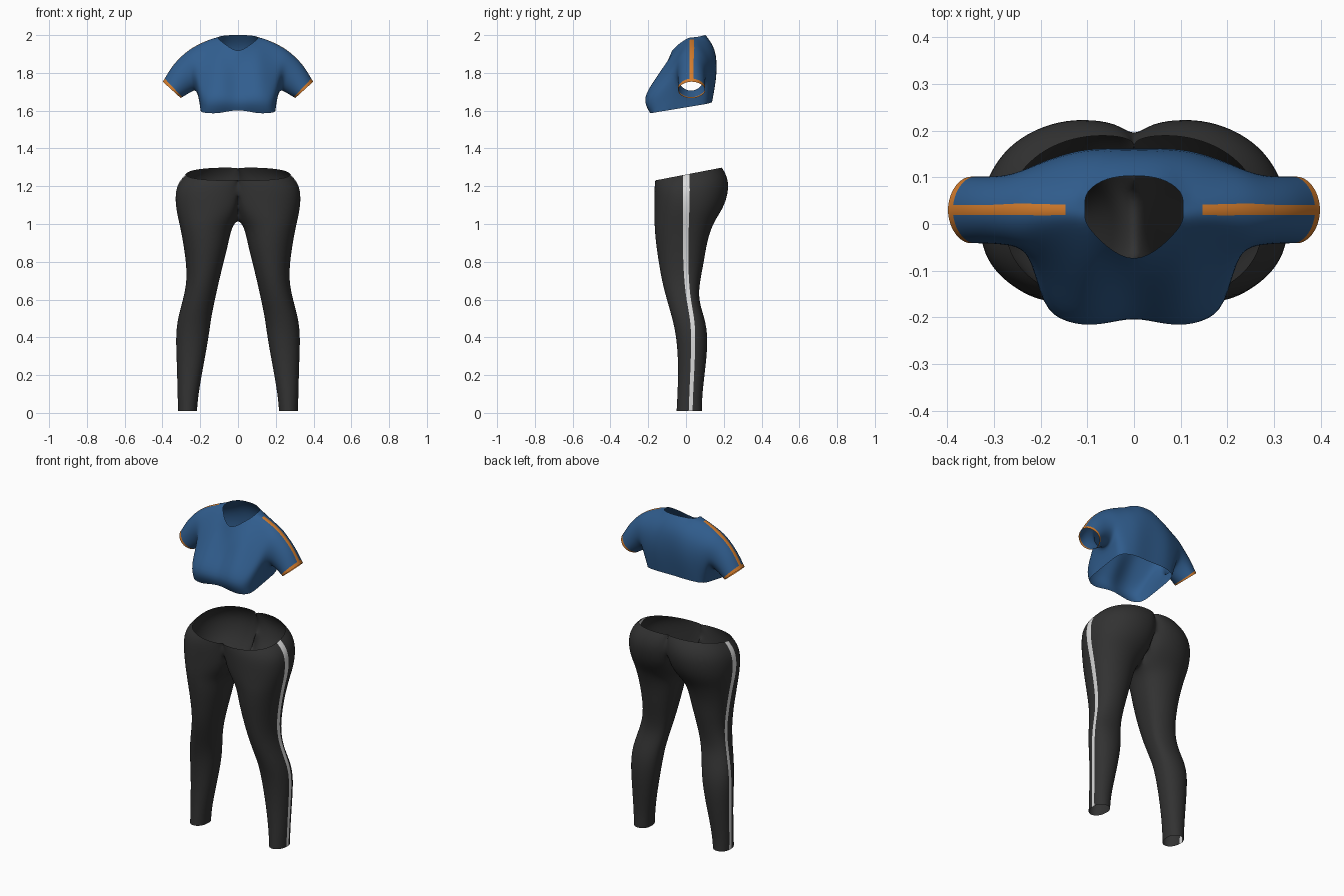
import bpy, bmesh, math

if "Cube" in bpy.data.objects:
    bpy.data.objects.remove(bpy.data.objects["Cube"], do_unlink=True)


def material(name, rgb):
    mat = bpy.data.materials.new(name)
    mat.use_nodes = True
    mat.diffuse_color = (*rgb, 1)
    mat.node_tree.nodes["Principled BSDF"].inputs["Base Color"].default_value = (*rgb, 1)
    return mat


blue = material("blue fabric", (0.03, 0.11, 0.27))
orange = material("orange trim", (0.65, 0.2, 0.025))
black = material("black fabric", (0.032, 0.032, 0.032))
white = material("pale grey stripe", (0.7, 0.7, 0.7))


def loft_half(name, rings, mats, keep, trim, flip=False):
    """Skin closed rings of the +x half, mirror them and smooth the surface."""
    bm = bmesh.new()
    loops = [[bm.verts.new(p) for p in ring] for ring in rings]
    count = len(rings[0])
    for k in range(len(loops) - 1):
        for i in range(count):
            j = (i + 1) % count
            quad = [loops[k][i], loops[k][j], loops[k + 1][j], loops[k + 1][i]]
            if not keep(k, i) or all(v.co.x < 1e-5 for v in quad):
                continue
            face = bm.faces.new(quad[::-1] if flip else quad)
            face.material_index = int(trim(k, i))
            face.smooth = True
    bmesh.ops.delete(bm, geom=[v for v in bm.verts if not v.link_faces], context="VERTS")
    mesh = bpy.data.meshes.new(name)
    bm.to_mesh(mesh)
    bm.free()
    for mat in mats:
        mesh.materials.append(mat)
    obj = bpy.data.objects.new(name, mesh)
    bpy.context.collection.objects.link(obj)
    mirror = obj.modifiers.new("Mirror", "MIRROR")
    mirror.merge_threshold = 0.0005
    smooth = obj.modifiers.new("Smooth", "SUBSURF")
    smooth.levels = smooth.render_levels = 2
    return obj


# Leggings: height, inner x, outer x, front y, stripe y, back y
leg_levels = [
    (0.01, 0.217, 0.317, -0.05, 0.025, 0.085),
    (0.1, 0.21, 0.32, -0.045, 0.028, 0.085),
    (0.25, 0.183, 0.323, -0.04, 0.035, 0.105),
    (0.4, 0.155, 0.33, -0.05, 0.04, 0.117),
    (0.5, 0.143, 0.32, -0.072, 0.035, 0.1),
    (0.6, 0.122, 0.29, -0.102, 0.015, 0.064),
    (0.7, 0.1, 0.27, -0.128, 0.005, 0.074),
    (0.8, 0.075, 0.275, -0.145, 0, 0.095),
    (0.9, 0.05, 0.29, -0.16, 0, 0.11),
    (0.98, 0.034, 0.305, -0.166, 0, 0.135),
    (1.03, -0.01, 0.317, -0.168, 0, 0.16),
    (1.1, -0.07, 0.331, -0.168, 0, 0.207),
    (1.18, -0.11, 0.331, -0.168, 0, 0.23),
    (1.23, -0.13, 0.308, -0.166, 0, 0.214),
    (1.262, -0.14, 0.275, -0.163, 0, 0.19),
]


def leg_ring(z, inner, outer, front, side, back):
    cx, rx = (inner + outer) / 2, (outer - inner) / 2
    points = [(outer, side - 0.012), (outer, side + 0.012)]
    for step in range(1, 20):
        a = math.radians(18 * step)
        s = math.sin(a)
        depth = (back - side if s > 0 else side - front) * 1.01
        y = side + math.copysign(abs(s) ** 0.85, s) * depth
        points.append((max(0, cx + rx * math.cos(a) * 1.01), y))
    # The waistband rises towards the back
    tilt = max(0, z - 1.12) * 1.35
    return [(x, y, z + tilt * y) for x, y in points]


loft_half("leggings", [leg_ring(*level) for level in leg_levels], [black, white],
          keep=lambda k, i: True, trim=lambda k, i: i == 0)

# Top, torso slices: x, shoulder height, then (y, z) from front hem over to back hem
torso_slices = [
    (0, 1.98, [(-0.19, 1.605), (-0.21, 1.66), (-0.145, 1.75), (-0.105, 1.84), (-0.085, 1.905),
               (0.105, 2.0), (0.16, 1.93), (0.165, 1.8), (0.135, 1.645)]),
    (0.06, 1.98, [(-0.19, 1.595), (-0.232, 1.66), (-0.165, 1.76), (-0.1, 1.86), (-0.05, 1.945),
                  (0.1, 2.0), (0.157, 1.93), (0.168, 1.8), (0.138, 1.645)]),
    (0.105, 1.988, [(-0.19, 1.586), (-0.236, 1.66), (-0.17, 1.76), (-0.09, 1.88), (0, 1.98),
                    (0.07, 1.992), (0.148, 1.93), (0.168, 1.8), (0.138, 1.645)]),
    (0.145, 1.98, [(-0.188, 1.586), (-0.228, 1.66), (-0.155, 1.76), (-0.07, 1.88), (-0.005, 1.962),
                   (0.07, 1.972), (0.142, 1.91), (0.158, 1.79), (0.13, 1.642)]),
    (0.198, 1.957, [(-0.168, 1.59), (-0.198, 1.66), (-0.115, 1.76), (-0.055, 1.87), (-0.01, 1.938),
                    (0.075, 1.944), (0.128, 1.88), (0.138, 1.78), (0.112, 1.636)]),
]


def torso_ring(x, top, outline):
    front, back = outline[0], outline[-1]
    under = [tuple(b + (f - b) * t for f, b in zip(front, back)) for t in (0.33, 0.67)]
    points = outline[:5] + [(0.02, top), (0.04, top)] + outline[5:] + under
    return [(x, y, z) for y, z in points]


# Sleeve rings: upper x and z, lower x and z, front y, back y
sleeve_levels = [
    (0.25, 1.928, 0.214, 1.712, -0.056, 0.12),
    (0.3, 1.888, 0.245, 1.698, -0.047, 0.106),
    (0.352, 1.832, 0.272, 1.682, -0.044, 0.104),
    (0.394, 1.758, 0.297, 1.668, -0.044, 0.104),
    (0.398, 1.753, 0.301, 1.665, -0.044, 0.104),
]
sleeve_angles = [230, 205, 180, 150, 120, 97, 83, 60, 30, 0, -25, -65, -100]


def sleeve_ring(xu, zu, xl, zl, front, back):
    ring = []
    for a in map(math.radians, sleeve_angles):
        t = (1 + math.sin(a) * 1.02) / 2
        y = (front + back) / 2 + (back - front) / 2 * math.cos(a)
        ring.append((xl + (xu - xl) * t, y, zl + (zu - zl) * t))
    return ring


top_rings = [torso_ring(*s) for s in torso_slices] + [sleeve_ring(*s) for s in sleeve_levels]
neck, hem, last = (4, 5, 6), (10, 11, 12), len(top_rings) - 2

loft_half("crop_top", top_rings, [blue, orange],
          keep=lambda k, i: not (k < 2 and i in neck) and not (k < 4 and i in hem),
          trim=lambda k, i: (k >= 3 and i == 5) or k == last, flip=True)
